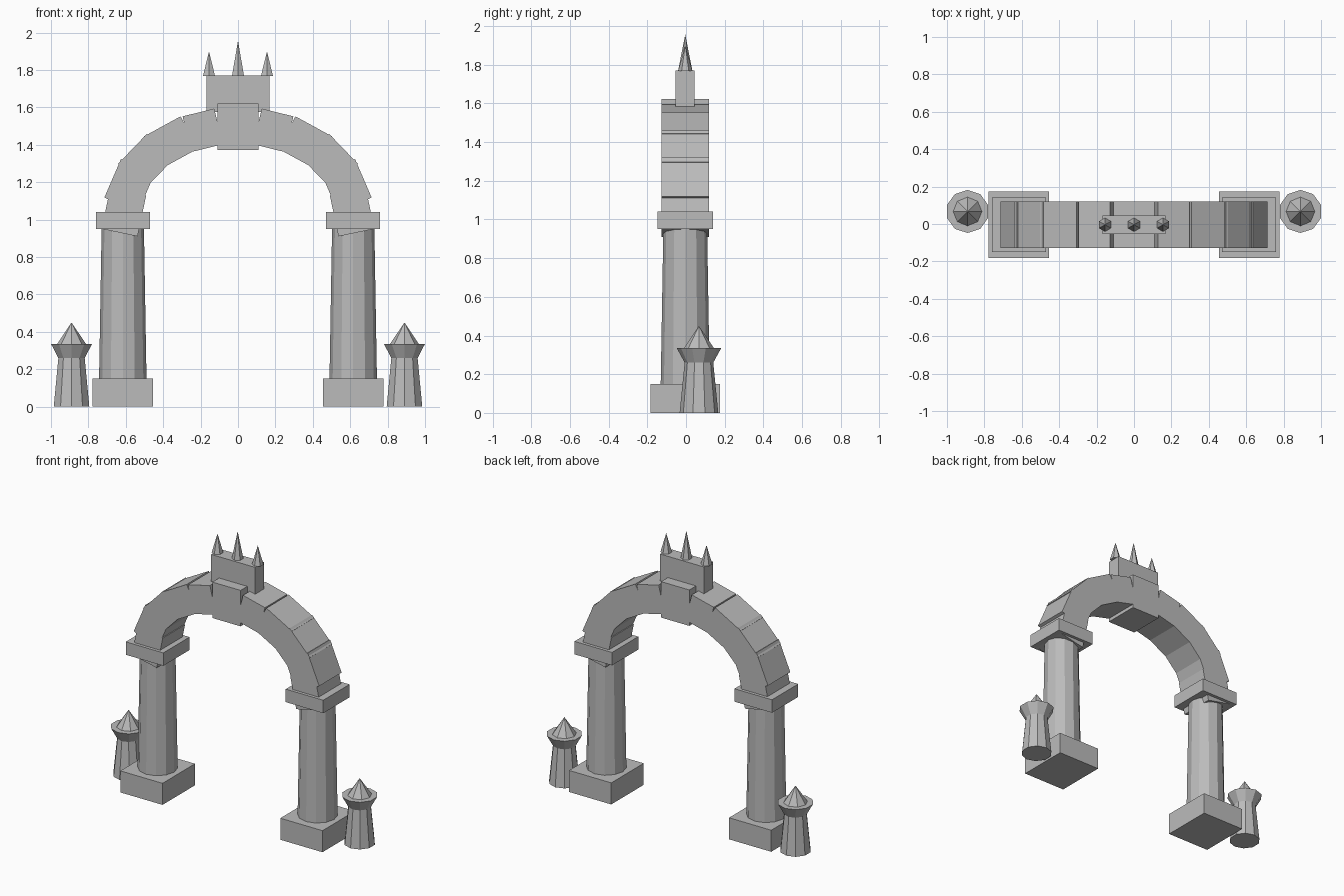
import bpy
from math import sin, cos, pi, atan2

if "Cube" in bpy.data.objects:
    bpy.data.objects.remove(bpy.data.objects["Cube"])

stone = bpy.data.materials.new("grey stone")
stone.use_nodes = True
grey = (0.5, 0.5, 0.5, 1)
stone.diffuse_color = grey
stone.node_tree.nodes["Principled BSDF"].inputs["Base Color"].default_value = grey

MID_Y = -0.004      # depth centre of the gateway


def finish(name):
    ob = bpy.context.object
    ob.name = name
    ob.data.materials.append(stone)
    return ob


def box(name, centre, size, tilt=0):
    bpy.ops.mesh.primitive_cube_add(size=1, location=centre, rotation=(0, tilt, 0))
    bpy.context.object.scale = size
    return finish(name)


def taper(name, sides, x, y, z0, z1, r0, r1):
    bpy.ops.mesh.primitive_cone_add(vertices=sides, radius1=r0, radius2=r1,
                                    depth=z1 - z0, location=(x, y, (z0 + z1) / 2))
    return finish(name)


# Pillars and small side posts
for side, s in (("left", 1), ("right", -1)):
    px = s * 0.616
    box(side + "_pillar_base", (px, MID_Y, 0.075), (0.325, 0.357, 0.15))
    taper(side + "_pillar_shaft", 12, px, MID_Y, 0.14, 0.96, 0.127, 0.113)
    box(side + "_pillar_capital", (px, MID_Y, 0.995), (0.289, 0.289, 0.09))
    qx, qy = s * 0.89, 0.067
    taper(side + "_post_body", 10, qx, qy, 0, 0.26, 0.1, 0.074)
    taper(side + "_post_flare", 10, qx, qy, 0.26, 0.335, 0.074, 0.115)
    taper(side + "_post_cap", 8, qx, qy, 0.335, 0.45, 0.077, 0)


# Arch blocks follow half an ellipse, each tilted along its neighbours
def arch_point(i):
    t = i * pi / 10
    return 0.61 * sin(t), 1.04 + 0.46 * cos(t)


for i in range(1, 6):
    x, z = arch_point(i)
    xa, za = arch_point(i - 1)
    xb, zb = arch_point(min(i + 1, 5))
    tilt = atan2(za - zb, xb - xa)
    length = 0.174 if i == 1 else 0.224
    for side, s in (("left", 1), ("right", -1)):
        box(f"{side}_arch_block_{i}", (s * x, MID_Y, z), (length, 0.246, 0.196), s * tilt)

# Keystone, crest and spikes
box("keystone", (0, MID_Y, 1.497), (0.218, 0.246, 0.25))
box("crest", (0, MID_Y, 1.672), (0.338, 0.098, 0.196))
for name, x, top in (("right", -0.155, 1.9), ("middle", 0, 1.957), ("left", 0.155, 1.9)):
    taper(name + "_spike", 6, x, MID_Y, 1.768, top, 0.037, 0)
